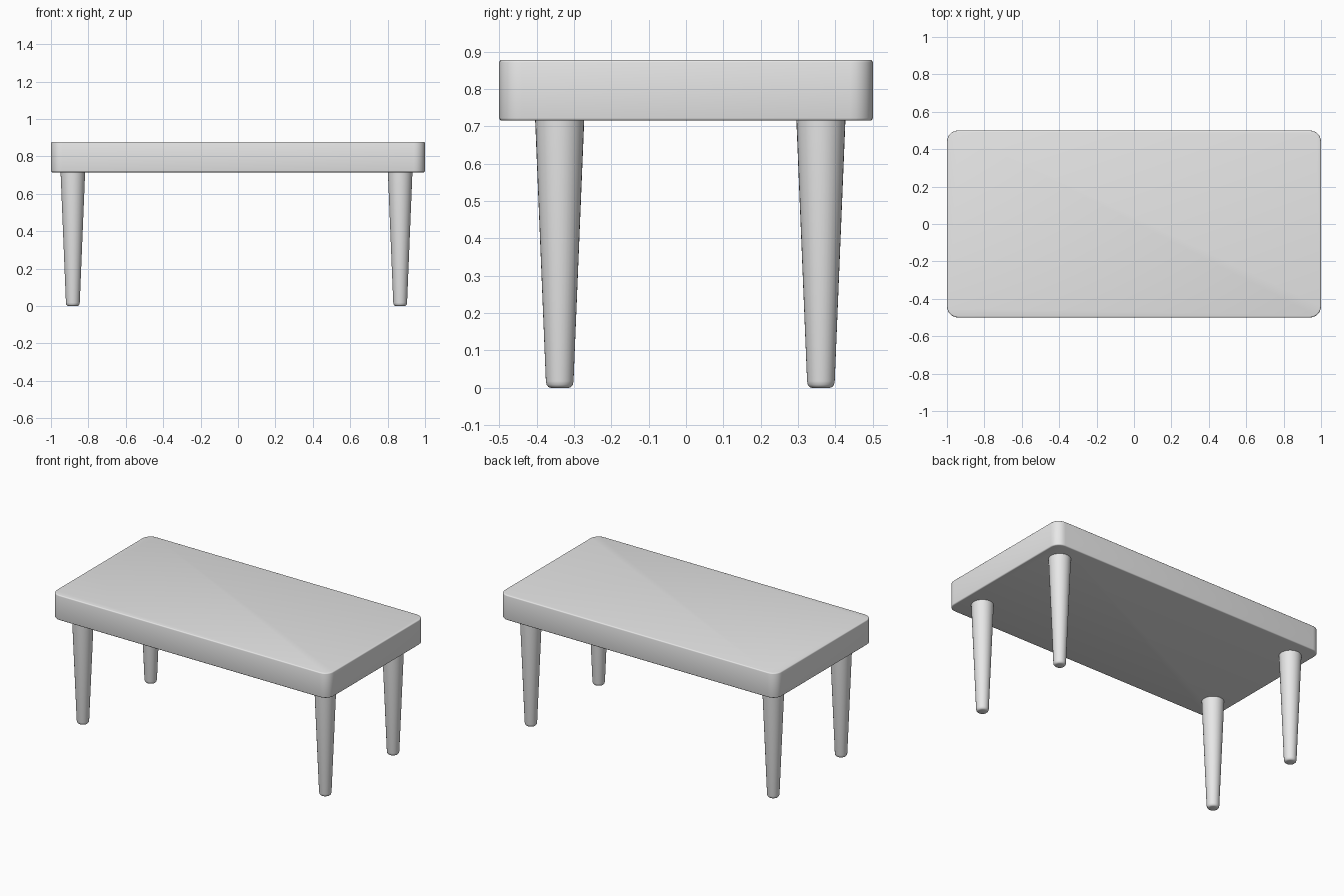
import bpy, bmesh, math

cube = bpy.data.objects.get("Cube")
if cube:
    bpy.data.objects.remove(cube, do_unlink=True)

grey = bpy.data.materials.new("light grey")
grey.use_nodes = True
grey.diffuse_color = (0.8, 0.8, 0.8, 1)
grey.node_tree.nodes["Principled BSDF"].inputs["Base Color"].default_value = (0.8, 0.8, 0.8, 1)

BOTTOM, TOP = 0.715, 0.878


def add_object(name, bm):
    bmesh.ops.recalc_face_normals(bm, faces=bm.faces)
    mesh = bpy.data.meshes.new(name)
    bm.to_mesh(mesh)
    bm.free()
    mesh.materials.append(grey)
    obj = bpy.data.objects.new(name, mesh)
    bpy.context.collection.objects.link(obj)
    bpy.ops.object.select_all(action="DESELECT")
    obj.select_set(True)
    bpy.context.view_layer.objects.active = obj
    bpy.ops.object.shade_smooth_by_angle(angle=math.radians(40))
    return obj


def tabletop():
    bm = bmesh.new()
    bmesh.ops.create_cube(bm, size=1)
    bmesh.ops.scale(bm, vec=(2, 1, TOP - BOTTOM), verts=bm.verts)
    bmesh.ops.translate(bm, vec=(0, 0, (TOP + BOTTOM) / 2), verts=bm.verts)
    # Rounded plan corners
    upright = [e for e in bm.edges if abs(e.verts[0].co.z - e.verts[1].co.z) > 0.1]
    bmesh.ops.bevel(bm, geom=upright, offset=0.06, segments=6, profile=0.5, affect="EDGES")
    # Small rounding along the upper and lower rims
    rims = [e for e in bm.edges if abs(e.verts[0].co.z - e.verts[1].co.z) < 0.01]
    bmesh.ops.bevel(bm, geom=rims, offset=0.007, segments=3, profile=0.5, affect="EDGES")
    add_object("tabletop", bm)


def leg(name, x, y):
    # Tapered leg with a rounded foot
    profile = [(0.024, 0), (0.030, 0.002), (0.035, 0.008), (0.037, 0.018), (0.066, BOTTOM + 0.01)]
    sides = 32
    bm = bmesh.new()
    rings = []
    for r, z in profile:
        angles = [2 * math.pi * i / sides for i in range(sides)]
        rings.append([bm.verts.new((x + r * math.cos(a), y + r * math.sin(a), z)) for a in angles])
    for low, high in zip(rings, rings[1:]):
        for i in range(sides):
            j = (i + 1) % sides
            bm.faces.new((low[i], low[j], high[j], high[i]))
    bm.faces.new(rings[0])
    bm.faces.new(rings[-1])
    add_object(name, bm)


tabletop()
for side, x in (("right", -0.883), ("left", 0.867)):
    for end, y in (("front", -0.338), ("back", 0.361)):
        leg(f"{end}_{side}_leg", x, y)
